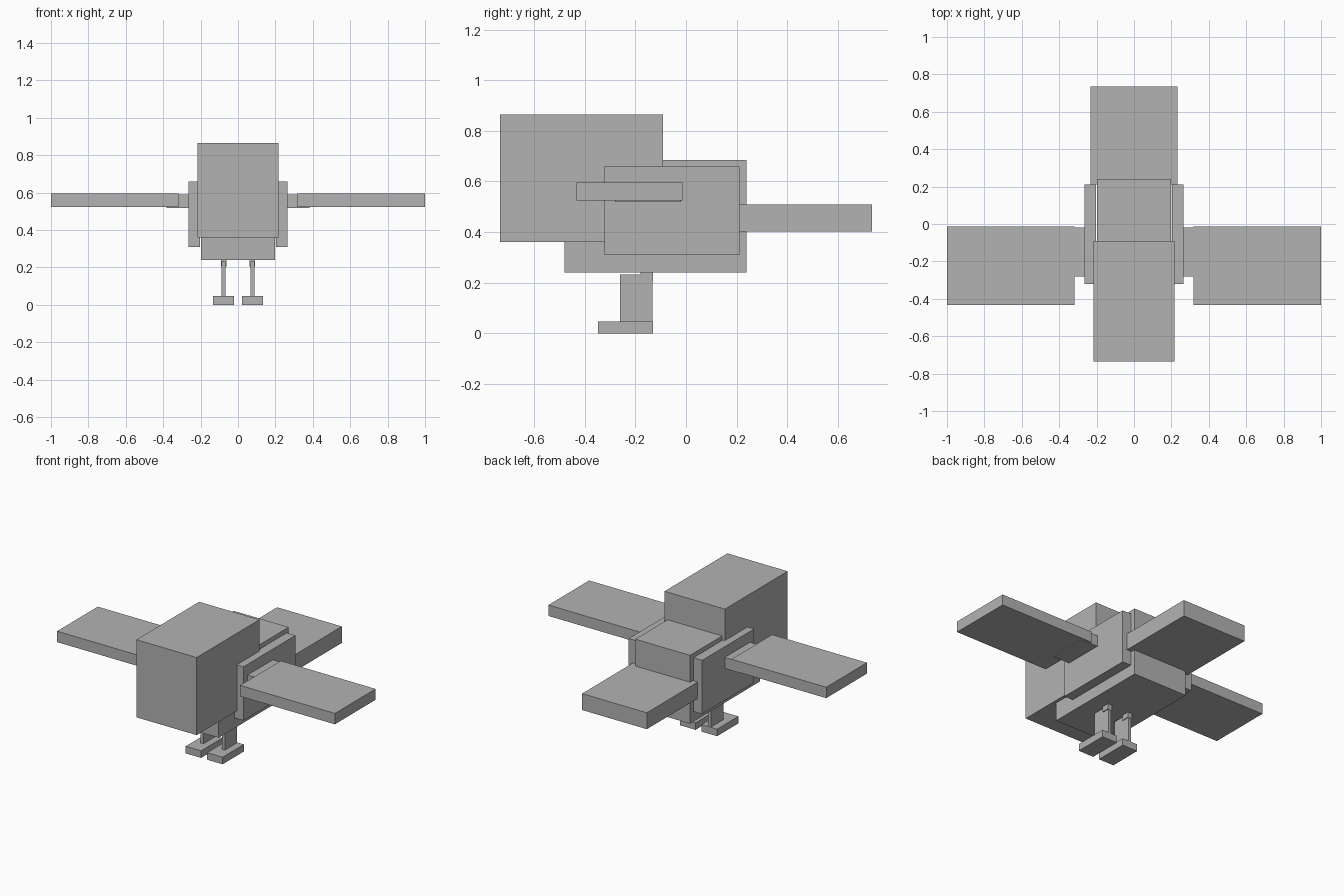
import bpy

if "Cube" in bpy.data.objects:
    bpy.data.objects.remove(bpy.data.objects["Cube"])

grey = bpy.data.materials.new("plain grey")
grey.diffuse_color = (0.45, 0.45, 0.45, 1)
grey.use_nodes = True
grey.node_tree.nodes["Principled BSDF"].inputs["Base Color"].default_value = grey.diffuse_color


def box(name, x, y, z):
    """Box spanning the given (min, max) range on each axis."""
    bpy.ops.mesh.primitive_cube_add(size=1)
    ob = bpy.context.object
    ob.name = name
    spans = (x, y, z)
    for v in ob.data.vertices:
        v.co = [lo if c < 0 else hi for c, (lo, hi) in zip(v.co, spans)]
    ob.data.materials.append(grey)
    return ob


def pair(name, x, y, z):
    """The same box on both sides of the body."""
    box(name + "_left", x, y, z)
    box(name + "_right", (-x[1], -x[0]), y, z)


# Head, body and tail
box("head", (-0.217, 0.217), (-0.735, -0.09), (0.36, 0.865))
box("body", (-0.197, 0.197), (-0.48, 0.24), (0.24, 0.685))
box("tail", (-0.233, 0.233), (0.21, 0.735), (0.403, 0.51))

# Flank plates and wings
pair("flank", (0.202, 0.265), (-0.322, 0.212), (0.31, 0.66))
pair("wing_root", (0.22, 0.383), (-0.28, -0.02), (0.518, 0.59))
pair("wing", (0.317, 1.0), (-0.432, -0.014), (0.524, 0.595))

# Legs and feet
pair("leg", (0.067, 0.087), (-0.26, -0.132), (0.03, 0.232))
pair("hip", (0.062, 0.092), (-0.18, -0.13), (0.205, 0.245))
pair("foot", (0.022, 0.133), (-0.348, -0.13), (0.0, 0.046))
